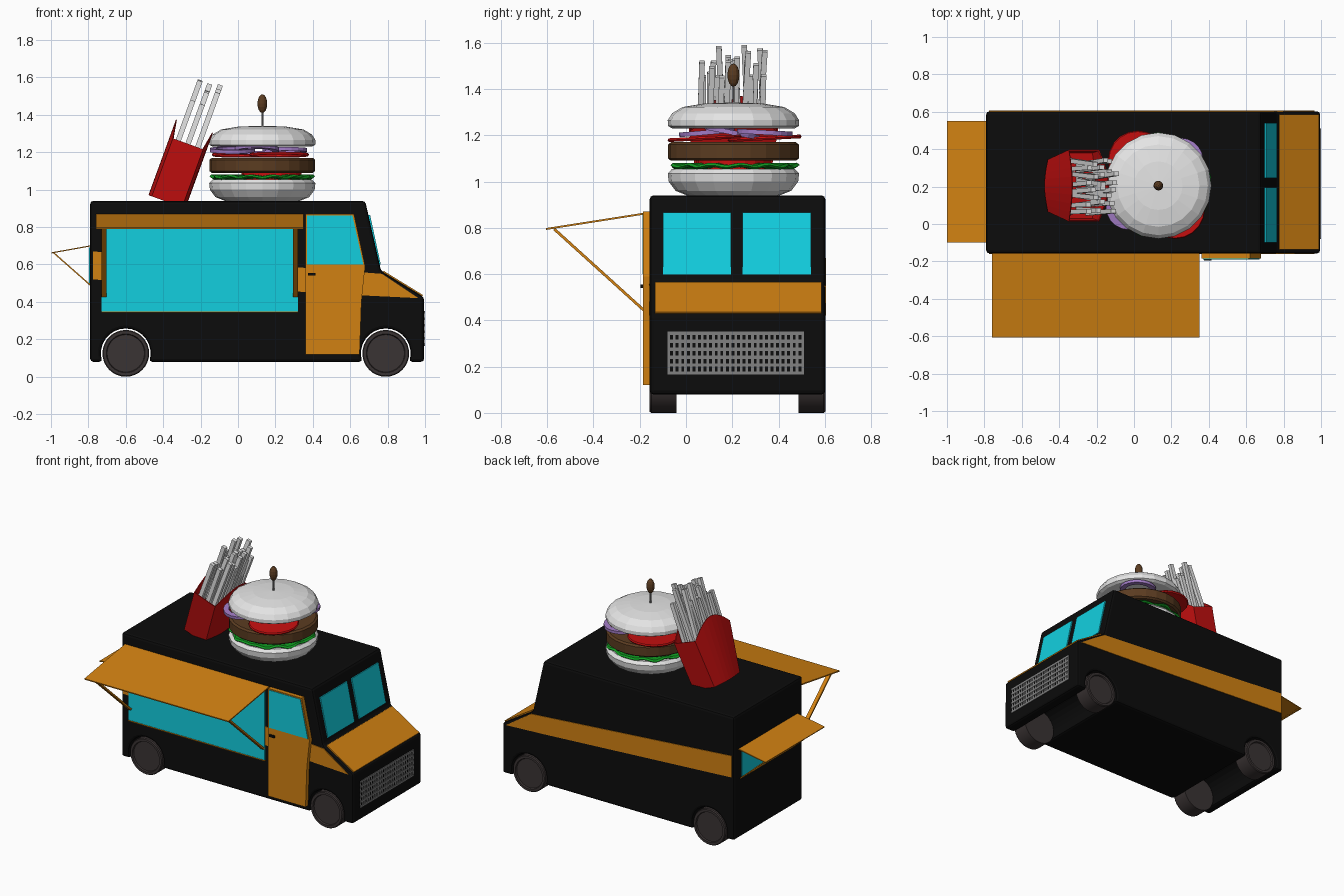
import bpy, bmesh, math, random
from math import sin, cos, pi, radians
from mathutils import Matrix, Vector

random.seed(4)
if "Cube" in bpy.data.objects:
    bpy.data.objects.remove(bpy.data.objects["Cube"])


def material(name, r, g, b):
    m = bpy.data.materials.new(name)
    m.use_nodes = True
    m.diffuse_color = (r, g, b, 1)
    m.node_tree.nodes["Principled BSDF"].inputs["Base Color"].default_value = (r, g, b, 1)
    return m


BLACK = material("black paint", .0035, .0035, .0035)
ORANGE = material("orange paint", .64, .22, .006)
CYAN = material("cyan glass", .006, .62, .74)
RED = material("red", .58, .005, .005)
WHITE = material("off white", .78, .78, .78)
BROWN = material("brown", .105, .045, .015)
GREEN = material("lettuce green", .005, .33, .015)
PURPLE = material("onion purple", .36, .2, .56)
TYRE = material("tyre grey", .042, .033, .033)
GREY = material("grille grey", .22, .22, .22)


def finish(name, bm, mat, matrix=None):
    bmesh.ops.remove_doubles(bm, verts=bm.verts, dist=1e-5)
    bmesh.ops.recalc_face_normals(bm, faces=bm.faces)
    if matrix:
        bm.transform(matrix)
    mesh = bpy.data.meshes.new(name)
    bm.to_mesh(mesh)
    bm.free()
    mesh.materials.append(mat)
    ob = bpy.data.objects.new(name, mesh)
    bpy.context.collection.objects.link(ob)
    return ob


def prism(name, pts, a, b, mat, axis="y"):
    """Extrude an (x, z) outline along y, or a (y, z) outline along x."""
    bm = bmesh.new()
    place = (lambda p, d: (p[0], d, p[1])) if axis == "y" else (lambda p, d: (d, p[0], p[1]))
    lo = [bm.verts.new(place(p, a)) for p in pts]
    hi = [bm.verts.new(place(p, b)) for p in pts]
    bm.faces.new(lo)
    bm.faces.new(hi)
    n = len(pts)
    for i in range(n):
        j = (i + 1) % n
        bm.faces.new((lo[i], lo[j], hi[j], hi[i]))
    return finish(name, bm, mat)


def bar(name, p, q, thick, a, b, mat, axis="y"):
    """Flat slab whose profile is a thick line from p to q."""
    p, q = Vector(p), Vector(q)
    d = (q - p).normalized() * thick / 2
    n = Vector((-d.y, d.x))
    return prism(name, [p + n, q + n, q - n, p - n], a, b, mat, axis)


def box(name, lo, hi, mat):
    x, z = (lo[0], hi[0]), (lo[2], hi[2])
    return prism(name, [(x[0], z[0]), (x[1], z[0]), (x[1], z[1]), (x[0], z[1])], lo[1], hi[1], mat)


def lathe(name, profile, mat, matrix, segs=20, wave=0):
    bm = bmesh.new()
    rings = []
    for r, z in profile:
        ring = []
        for i in range(segs):
            t = 2 * pi * i / segs
            k = r * (1 + wave * 2 * sin(9 * t))
            ring.append(bm.verts.new((k * cos(t), k * sin(t), z + wave * r * sin(13 * t))))
        rings.append(ring)
    for lo, hi in zip(rings, rings[1:]):
        for i in range(segs):
            j = (i + 1) % segs
            bm.faces.new((lo[i], lo[j], hi[j], hi[i]))
    return finish(name, bm, mat, matrix)


def at(x, y, z):
    return Matrix.Translation((x, y, z))


# Body shell with wheel arches notched out of its outline
WHEELS = {"rear": -.6, "front": .79}
RIGHT, LEFT = -.157, .602
outline = [(-.79, .08), (-.79, .94), (.68, .94), (.765, .565), (.995, .425), (.995, .08)]
start = math.asin(-.045 / .133)
for cx in (WHEELS["front"], WHEELS["rear"]):
    for i in range(17):
        t = start + (pi - 2 * start) * i / 16
        outline.append((cx + .133 * cos(t), .125 + .133 * sin(t)))
body = prism("truck_body", outline, RIGHT, LEFT, BLACK)
bevel = body.modifiers.new("rounded edges", "BEVEL")
bevel.width, bevel.segments, bevel.limit_method = .016, 2, "ANGLE"

# Wheels
wheel = [(0, .105), (.1, .105), (.104, .115), (.12, .115), (.125, .108), (.125, 0), (0, 0)]
for end, cx in WHEELS.items():
    for side, y, turn in (("right", RIGHT + .115, 90), ("left", LEFT - .115, -90)):
        w = lathe(f"{end}_{side}_wheel", wheel, TYRE,
                  at(cx, y, .125) @ Matrix.Rotation(radians(turn), 4, "X"), 32)
        bpy.ops.object.select_all(action="DESELECT")
        w.select_set(True)
        bpy.context.view_layer.objects.active = w
        bpy.ops.object.shade_smooth_by_angle(angle=radians(30))

# Tapering side stripes, bonnet and windscreen
stripe = [(-.775, .67), (-.775, .52), (.66, .435), (.965, .42), (.77, .55)]
for side, y in (("right", RIGHT), ("left", LEFT)):
    prism(f"{side}_stripe", stripe, y - .004, y + .004, ORANGE)
bar("bonnet_panel", (.775, .56), (.985, .431), .014, -.135, .585, ORANGE)
for side, y in (("right", -.10), ("left", .245)):
    bar(f"{side}_windscreen", (.7, .865), (.7575, .598), .012, y, y + .295, CYAN)

# Radiator grille lattice
for i in range(6):
    z = .165 + i * .0345
    box(f"grille_rail_{i}", (.99, -.08, z), (1, .51, z + .014), GREY)
for i in range(25):
    y = -.08 + i * .0241
    box(f"grille_post_{i}", (.99, y, .165), (.998, y + .0115, .35), GREY)

# Cab door
prism("cab_door", [(.36, .12), (.65, .12), (.66, .4), (.68, .59), (.62, .87), (.36, .87)],
      -.185, RIGHT, ORANGE)
prism("door_window", [(.37, .6), (.67, .6), (.612, .862), (.37, .862)], -.189, -.18, CYAN)
box("door_handle", (.375, -.196, .54), (.415, -.184, .555), BLACK)

# Serving window with raised awning
box("serving_window", (-.73, RIGHT - .007, .35), (.32, RIGHT + .002, .855), CYAN)
box("serving_sill", (-.73, RIGHT - .01, .343), (.32, RIGHT, .35), ORANGE)
bar("serving_awning", (-.605, .795), (RIGHT, .865), .008, -.76, .35, ORANGE, "x")
for side, x in (("rear", -.73), ("front", .295)):
    bar(f"{side}_awning_strut", (-.57, .795), (RIGHT - .01, .43), .012, x, x + .026, ORANGE, "x")

# Rear window with its own small awning
box("rear_window", (-.796, -.07, .5), (-.785, .52, .69), CYAN)
box("rear_sill", (-.798, -.07, .49), (-.785, .52, .5), ORANGE)
bar("rear_awning", (-.998, .662), (-.785, .7), .006, -.1, .55, ORANGE)
for side, y in (("right", -.085), ("left", .515)):
    bar(f"{side}_rear_strut", (-.985, .662), (-.79, .49), .007, y, y + .02, ORANGE)

# Roof burger
bx, by = .13, .205
lathe("bottom_bun", [(0, .94), (.2, .94), (.25, .96), (.28, 1), (.284, 1.035), (.265, 1.055), (0, 1.055)],
      WHITE, at(bx, by, 0))
lathe("lettuce", [(0, 1.06), (.265, 1.058), (.275, 1.066), (.265, 1.076), (0, 1.078)],
      GREEN, at(bx, by, 0), 60, .02)
lathe("lower_tomato", [(0, 1.05), (.16, 1.05), (.16, 1.093), (0, 1.093)], RED, at(bx + .05, by, 0))
lathe("patty", [(0, 1.09), (.27, 1.09), (.283, 1.1), (.283, 1.16), (.27, 1.17), (0, 1.17)],
      BROWN, at(bx, by, 0), 24)
for i, (x, y) in enumerate(((.22, .08), (.02, .34))):
    lathe(f"tomato_slice_{i}", [(0, -.008), (.155, -.008), (.16, 0), (.155, .008), (0, .008)],
          RED, at(x, y, 1.187) @ Matrix.Rotation(radians(3), 4, "X"))
for i, (x, y) in enumerate(((-.03, .09), (.25, .34), (.1, .2))):
    ring = [(.085, -.01), (.12, -.01), (.12, .01), (.085, .01), (.085, -.01)]
    lathe(f"onion_ring_{i}", ring, PURPLE, at(x, y, 1.212) @ Matrix.Rotation(radians(5 - 8 * i), 4, "X"))
lathe("top_bun", [(0, 1.23), (.265, 1.23), (.283, 1.24), (.284, 1.265), (.265, 1.295),
                  (.22, 1.322), (.13, 1.337), (0, 1.342)], WHITE, at(bx, by, 0))
lathe("cocktail_stick", [(0, 1.33), (.005, 1.33), (.005, 1.43), (0, 1.43)], GREY, at(bx, by, 0), 8)
lathe("olive", [(.026 * sin(pi * i / 8), 1.46 - .05 * cos(pi * i / 8)) for i in range(9)],
      BROWN, at(bx, by, 0), 12)

# Leaning fries carton with arched front and back panels
lean = at(-.38, by, .935) @ Matrix.Rotation(radians(20), 4, "Y")


def rim(scale_x, half_y, height):
    """Outline of the carton: both broad panels, each bowed outwards."""
    pts = []
    for s in (-1, 1):
        for i in range(9):
            u = s * (i / 4 - 1)
            pts.append((s * scale_x * (.82 + .18 * cos(u * pi / 2)), half_y * u, height(u)))
    return pts


bm = bmesh.new()
levels = [rim(.105, .14, lambda u: 0),
          rim(.105, .192, lambda u: .33 + .1 * cos(u * pi / 2)),
          rim(.1, .186, lambda u: .33 + .1 * cos(u * pi / 2)),
          rim(.098, .175, lambda u: .24)]
loops = [[bm.verts.new(p) for p in level] for level in levels]
for lo, hi in zip(loops, loops[1:]):
    for i in range(len(lo)):
        j = (i + 1) % len(lo)
        bm.faces.new((lo[i], lo[j], hi[j], hi[i]))
bm.faces.new(loops[0])
bm.faces.new(loops[-1])
finish("fries_carton", bm, RED, lean)

# Fries in three rows
for row in range(3):
    for i in range(8):
        x, y = -.055 + row * .055, -.135 + i * .037 + random.uniform(-.008, .008)
        top = random.uniform(.54, .7)
        bm = bmesh.new()
        bmesh.ops.create_cube(bm, size=1, matrix=Matrix.Diagonal((.028, .024, top - .2, 1)))
        tilt = Matrix.Rotation(radians(random.uniform(-4, 4)), 4, "X")
        finish(f"fry_{row}_{i}", bm, WHITE, lean @ at(x, y, (top + .2) / 2) @ tilt)
